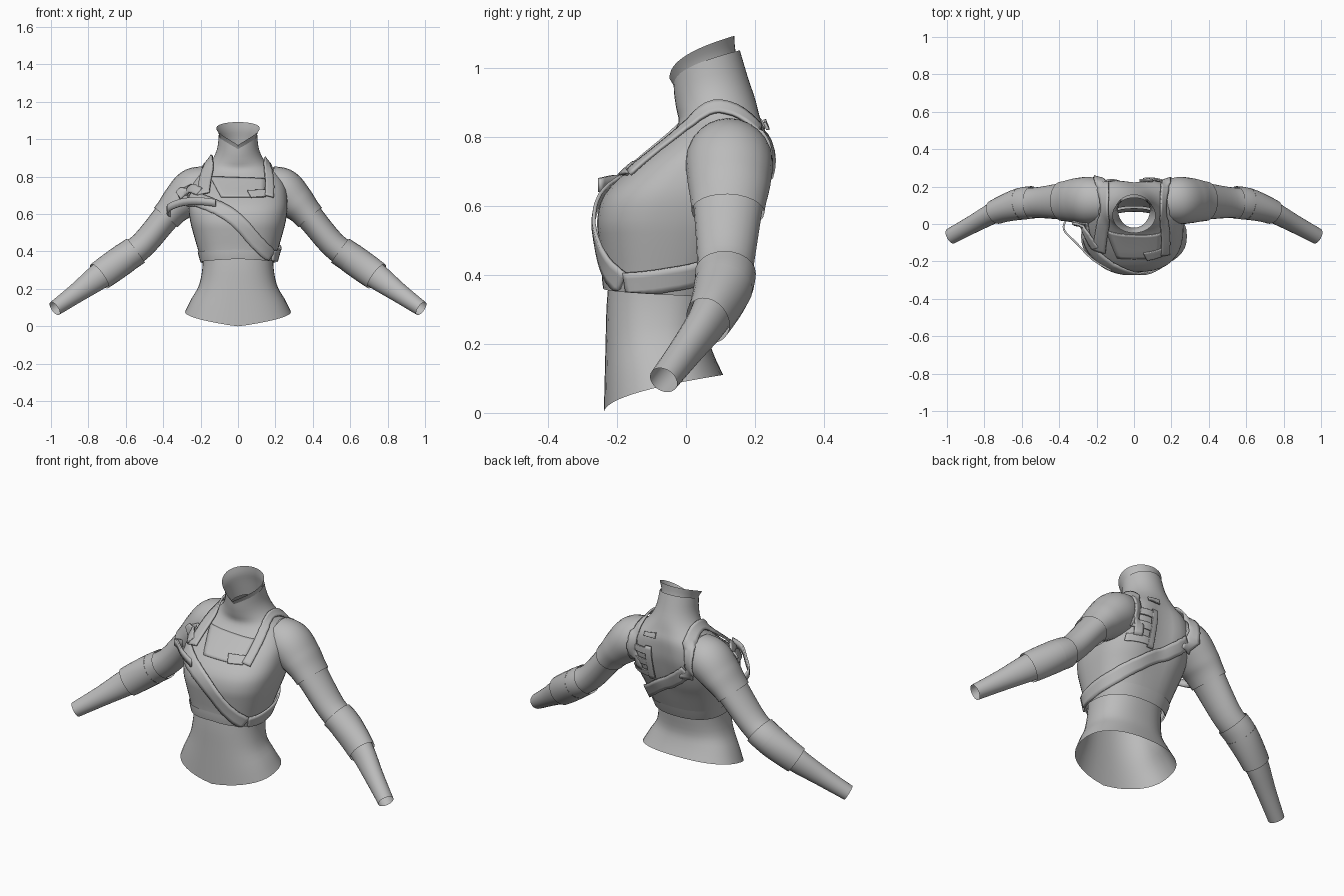
import bpy, bmesh, math
from mathutils import Vector
from mathutils.bvhtree import BVHTree

if "Cube" in bpy.data.objects:
    bpy.data.objects.remove(bpy.data.objects["Cube"])

grey = bpy.data.materials.new("cloth_grey")
grey.diffuse_color = (0.5, 0.5, 0.5, 1)
grey.use_nodes = True
grey.node_tree.nodes["Principled BSDF"].inputs["Base Color"].default_value = grey.diffuse_color


def make(name, verts, faces, thick=0.0, angle=40):
    me = bpy.data.meshes.new(name)
    me.from_pydata([tuple(v) for v in verts], [], faces)
    me.materials.append(grey)
    ob = bpy.data.objects.new(name, me)
    bpy.context.collection.objects.link(ob)
    bm = bmesh.new()
    bm.from_mesh(me)
    bmesh.ops.recalc_face_normals(bm, faces=bm.faces)
    bm.to_mesh(me)
    bm.free()
    if thick:
        mod = ob.modifiers.new("thickness", 'SOLIDIFY')
        mod.thickness, mod.offset = thick, 0
    bpy.ops.object.select_all(action='DESELECT')
    ob.select_set(True)
    bpy.context.view_layer.objects.active = ob
    bpy.ops.object.shade_smooth_by_angle(angle=math.radians(angle))
    return ob


def grid_faces(rows, cols, closed):
    span = cols if closed else cols - 1
    return [(r * cols + c, r * cols + (c + 1) % cols,
             (r + 1) * cols + (c + 1) % cols, (r + 1) * cols + c)
            for r in range(rows - 1) for c in range(span)]


def spline(rows, t):
    """Smooth interpolation through rows of numbers, t in row units."""
    i = max(0, min(int(t), len(rows) - 2))
    f = t - i
    p0, p1, p2, p3 = (rows[max(0, min(k, len(rows) - 1))] for k in range(i - 1, i + 3))
    return [b + f * ((c - a) * .5 + f * (a - 2.5 * b + 2 * c - .5 * d + f * (1.5 * (b - c) + .5 * (d - a))))
            for a, b, c, d in zip(p0, p1, p2, p3)]


def loft(name, rows, sub=3, power=.5, n=40, groove=0.0):
    """Rows: front z, back z, half width, front y, back y, squareness."""
    verts, total = [], (len(rows) - 1) * sub + 1
    for k in range(total):
        zf, zb, w, yf, yb, q = spline(rows, k / sub)
        for j in range(n):
            a = 2 * math.pi * j / n
            c, s = math.cos(a), math.sin(a)
            x = w * math.copysign(abs(c) ** q, c)
            y = (yf + yb) / 2 + (yb - yf) / 2 * math.copysign(abs(s) ** q, s)
            u = max(0, min(1, (y - yf) / (yb - yf)))
            if s > 0:
                y -= groove * math.exp(-(x / .07) ** 2) * math.exp(-((zf - .68) / .15) ** 2)
            verts.append((x, y, zf + (zb - zf) * u ** power))
    return make(name, verts, grid_faces(total, n, True))


# Waist shirt with a rising hem, open at the bottom
loft("waist", [(0, .11, .283, -.238, .108, .85), (.08, .17, .25, -.236, .08, .85),
               (.2, .23, .208, -.233, .065, .85), (.31, .32, .19, -.23, .075, .85),
               (.4, .4, .19, -.222, .085, .85)])
# Jacket body, up to the collar
torso = loft("jacket", [
    (.365, .34, .196, -.236, .095, .82), (.42, .41, .215, -.24, .125, .8),
    (.5, .5, .24, -.252, .165, .78), (.56, .56, .255, -.257, .195, .76),
    (.63, .63, .265, -.238, .222, .76), (.7, .7, .262, -.172, .24, .76),
    (.75, .76, .25, -.11, .243, .78), (.8, .815, .22, -.05, .238, .82),
    (.84, .86, .17, -.022, .222, .9), (.88, .91, .132, -.028, .205, 1),
    (.92, .97, .11, -.034, .182, 1), (.953, 1.05, .103, -.036, .157, 1)], groove=.03)
# Inner neck with a flared, swept top edge
loft("neck", [(.88, .92, .085, -.02, .17, 1), (.93, 1.0, .092, -.028, .155, 1),
              (.955, 1.05, .1, -.04, .143, 1), (.968, 1.092, .116, -.048, .14, 1)], power=.45)

# Arms: centre x, y, z, radius across, radius in depth
ARM = [(.13, .12, .77, .08, .09), (.23, .125, .735, .107, .118), (.31, .125, .665, .093, .113),
       (.376, .122, .594, .075, .1), (.505, .115, .44, .071, .083), (.605, .108, .365, .073, .077),
       (.735, .066, .272, .07, .058), (.86, .0, .18, .053, .048), (.98, -.065, .095, .041, .043)]


def arm_piece(name, side, t0, t1, grow=0.0, steps=20, n=24):
    verts = []
    for k in range(steps + 1):
        t = t0 + (t1 - t0) * k / steps
        x, y, z, r, d = spline(ARM, t)
        tan = (Vector(spline(ARM, min(t + .3, 8))[:3]) - Vector(spline(ARM, max(t - .3, 0))[:3])).normalized()
        across = tan.cross(Vector((0, 1, 0))).normalized()
        depth = across.cross(tan)
        for j in range(n):
            a = 2 * math.pi * j / n
            p = Vector((x, y, z)) + across * math.cos(a) * (r + grow) + depth * math.sin(a) * (d + grow)
            verts.append((p.x * side, p.y, p.z))
    return make(name, verts, grid_faces(steps + 1, n, True))


body = [torso]
for side, label in ((1, "left"), (-1, "right")):
    body.append(arm_piece(label + "_arm", side, 0, 8, steps=32))
    arm_piece(label + "_short_sleeve", side, .4, 3.1, .007)
    arm_piece(label + "_elbow_band", side, 4.4, 5.0, .008, 6)
    arm_piece(label + "_forearm_cuff", side, 5.0, 6.05, .009, 10)

# Combined body surface, used to lay straps and plates on
sv, sf = [], []
for ob in body:
    base = len(sv)
    sv += [v.co.copy() for v in ob.data.vertices]
    sf += [tuple(i + base for i in p.vertices) for p in ob.data.polygons]
skin = BVHTree.FromPolygons(sv, sf)


def strap(name, pts, width, lift=.012, thick=.01, steps=30, cols=5):
    path = [Vector(spline(pts, (len(pts) - 1) * k / steps)) for k in range(steps + 1)]
    verts = []
    for k, p in enumerate(path):
        tan = path[min(k + 1, steps)] - path[max(k - 1, 0)]
        q, nrm, _, _ = skin.find_nearest(p)
        across = nrm.cross(tan).normalized()
        for c in range(cols):
            h, hn, _, _ = skin.find_nearest(q + across * width * (c / (cols - 1) - .5))
            verts.append(h + hn * lift)
    return make(name, verts, grid_faces(steps + 1, cols, False), thick)


def plate(name, corners, front=True, lift=.012, thick=.008, n=10):
    """Four x, z corners projected on the front or back of the body."""
    a, b, c, d = (Vector(p) for p in corners)
    sign, verts = (-1 if front else 1), []
    for i in range(n + 1):
        for j in range(n + 1):
            p = a.lerp(b, i / n).lerp(d.lerp(c, i / n), j / n)
            hit = skin.ray_cast(Vector((p.x, sign, p.y)), Vector((0, -sign, 0)))[0]
            verts.append(hit + Vector((0, sign * lift, 0)))
    return make(name, verts, grid_faces(n + 1, n + 1, False), thick)


# Diagonal strap across the chest, and its continuation over the back
strap("chest_strap", [(.19, -.2, .37), (.1, -.26, .45), (0, -.26, .56), (-.11, -.25, .64),
                      (-.2, -.18, .675), (-.27, -.08, .68)], .075)
strap("back_strap", [(.19, -.18, .37), (.22, -.05, .385), (.19, .1, .42), (.08, .18, .5),
                     (-.06, .23, .59), (-.17, .25, .67)], .07)
# Straps over both shoulders
strap("right_shoulder_strap", [(-.18, -.14, .7), (-.175, -.07, .77), (-.17, .0, .86), (-.165, .1, .9),
                               (-.17, .2, .85), (-.18, .25, .76), (-.17, .25, .62)], .065, .016)
strap("left_shoulder_strap", [(.165, -.16, .69), (.17, -.08, .77), (.17, .0, .86), (.17, .1, .9),
                              (.17, .2, .85), (.17, .25, .76), (.16, .24, .6)], .045, .012)
# Loose loop standing off the right armpit
loop = [(-.12, -.25, .66), (-.22, -.19, .67), (-.31, -.1, .66), (-.375, -.03, .63), (-.36, .03, .6)]
lv = []
for k in range(17):
    x, y, z = spline(loop, k / 4)
    lv += [(x, y, z + .02), (x, y, z - .02)]
make("armpit_loop", lv, grid_faces(17, 2, False), .01)
strap("loop_tab", [(-.32, -.0, .7), (-.26, -.06, .74), (-.2, -.12, .71)], .045, .02)

# Chest yoke, buckle and back harness plates
plate("chest_yoke", [(-.15, .8), (-.09, .69), (.14, .69), (.15, .79)], lift=.004, thick=.006)
plate("chest_buckle", [(.05, .725), (.07, .69), (.15, .695), (.15, .73)], lift=.014)
plate("chest_pocket", [(-.33, .72), (-.31, .68), (-.22, .69), (-.25, .76)], lift=.012)
for i, z in enumerate((.74, .67, .6)):
    plate("back_harness_bar_%d" % (i + 1), [(.06, z + .018), (.06, z - .018), (.2, z - .018), (.2, z + .018)], False)
plate("back_harness_spine", [(.05, .77), (.05, .57), (.085, .57), (.085, .77)], False, .014)
plate("back_collar_tab", [(.03, .85), (.03, .82), (.1, .82), (.1, .84)], False)

# Jacket hem band with a slightly wider lower edge
loft("jacket_hem", [(.36, .335, .201, -.24, .1, .82), (.385, .365, .209, -.243, .112, .81),
                    (.41, .395, .216, -.244, .123, .8)], sub=2)
